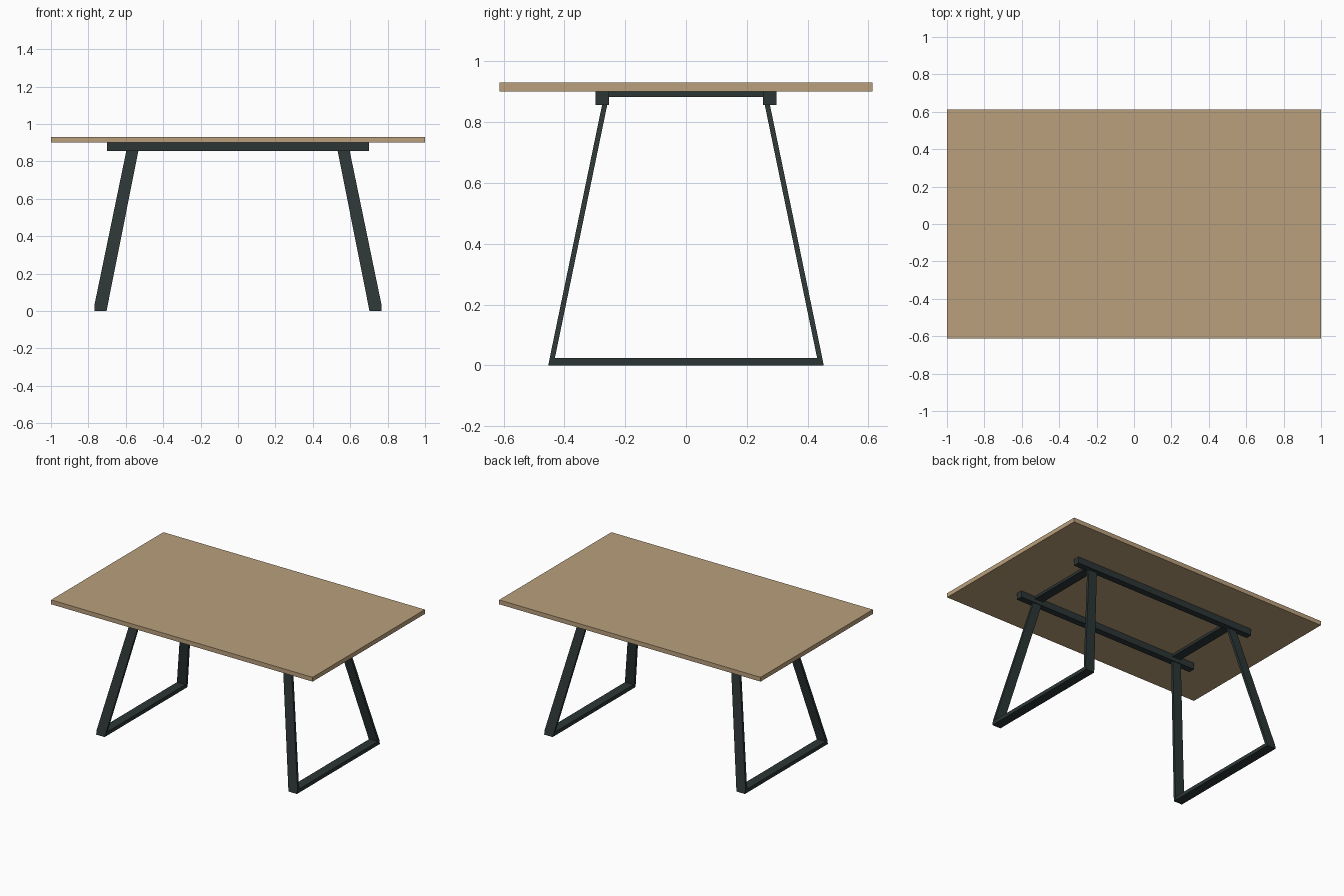
import bpy
import bmesh

cube = bpy.data.objects.get("Cube")
if cube:
    bpy.data.objects.remove(cube, do_unlink=True)


def make_material(name, rgb):
    mat = bpy.data.materials.new(name)
    mat.use_nodes = True
    mat.diffuse_color = (*rgb, 1)
    mat.node_tree.nodes["Principled BSDF"].inputs["Base Color"].default_value = (*rgb, 1)
    return mat


wood = make_material("light_wood", (0.49, 0.35, 0.20))
steel = make_material("dark_steel", (0.025, 0.036, 0.036))


def loft(name, sections, mat):
    """Join rectangular sections, each given as (z, x0, x1, y0, y1)."""
    bm = bmesh.new()
    rings = [[bm.verts.new((x, y, z)) for x, y in
              ((x0, y0), (x1, y0), (x1, y1), (x0, y1))]
             for z, x0, x1, y0, y1 in sections]
    bm.faces.new(rings[0])
    bm.faces.new(rings[-1])
    for low, high in zip(rings, rings[1:]):
        for i in range(4):
            j = (i + 1) % 4
            bm.faces.new((low[i], low[j], high[j], high[i]))
    bmesh.ops.recalc_face_normals(bm, faces=bm.faces)
    mesh = bpy.data.meshes.new(name)
    bm.to_mesh(mesh)
    bm.free()
    mesh.materials.append(mat)
    obj = bpy.data.objects.new(name, mesh)
    bpy.context.collection.objects.link(obj)
    return obj


def box(name, x0, x1, y0, y1, z0, z1, mat):
    return loft(name, [(z0, x0, x1, y0, y1), (z1, x0, x1, y0, y1)], mat)


def mirror(obj, x=False, y=False):
    mod = obj.modifiers.new("Mirror", "MIRROR")
    mod.use_axis = (x, y, False)
    mod.use_mirror_merge = False


UNDER = 0.90  # underside of the top

# Table top
box("table_top", -1, 1, -0.613, 0.613, UNDER, 0.93, wood)

# Long rails under the top
mirror(box("long_rails", -0.70, 0.70, 0.254, 0.298, 0.856, UNDER, steel), y=True)

# Four splayed legs with a squared-off foot
legs = loft("splayed_legs", [
    (0, 0.703, 0.768, 0.436, 0.453),
    (0.03, 0.697, 0.768, 0.430, 0.447),
    (UNDER, 0.524, 0.588, 0.250, 0.267)], steel)
mirror(legs, x=True, y=True)

# Floor bars and upper crossbars closing each leg frame
mirror(box("floor_bars", 0.703, 0.768, -0.436, 0.436, 0, 0.025, steel), x=True)
mirror(box("upper_crossbars", 0.525, 0.590, -0.256, 0.256, 0.883, UNDER, steel), x=True)
